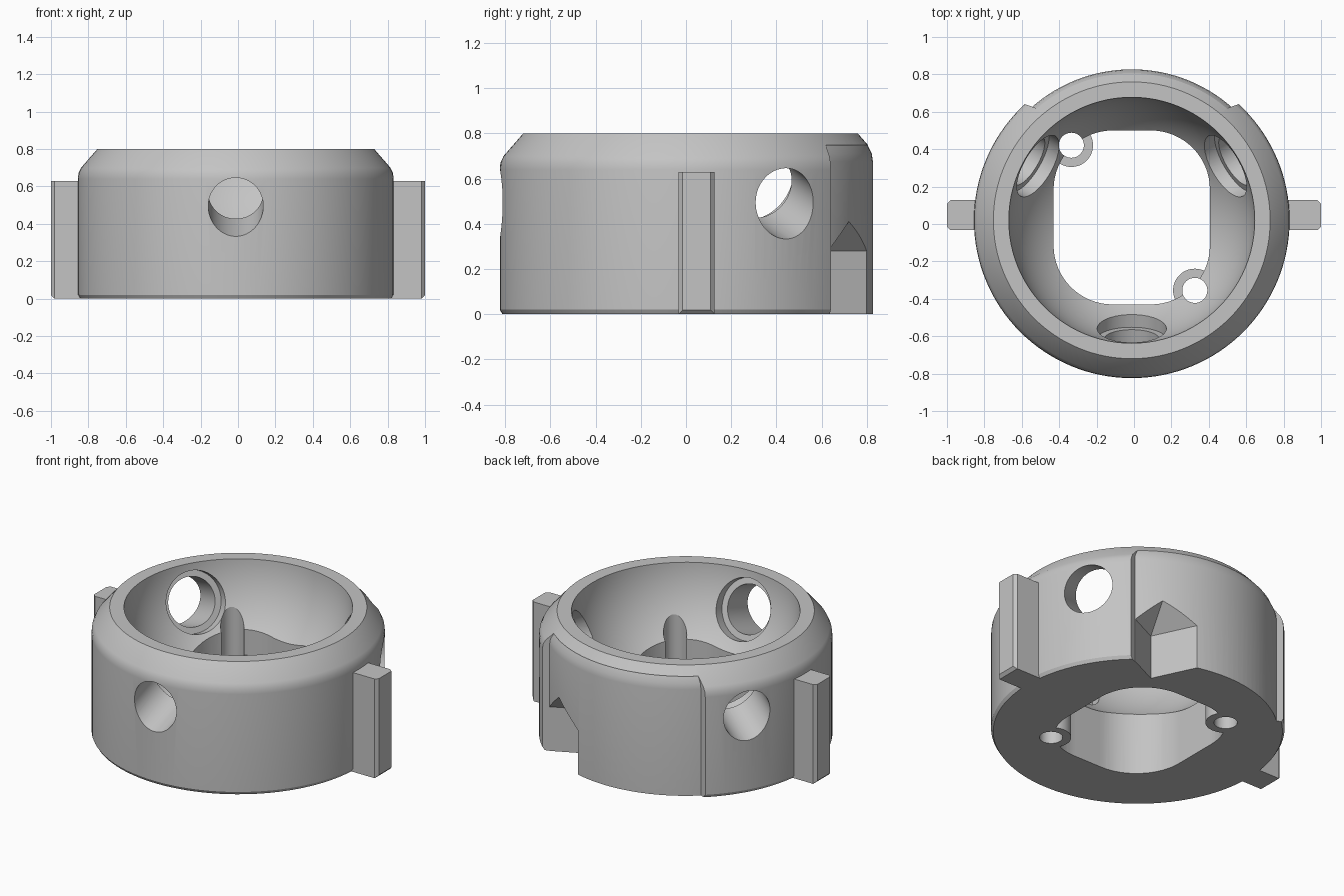
import bpy, bmesh, math
from mathutils import Matrix

if "Cube" in bpy.data.objects:
    bpy.data.objects.remove(bpy.data.objects["Cube"], do_unlink=True)

CX, CY = -0.012, 0.02          # ring axis
HOLE_Z = 0.49                  # radial hole height at the outer wall

grey = bpy.data.materials.new("plain_grey")
grey.use_nodes = True
COLOUR = (0.55, 0.55, 0.55, 1)
grey.diffuse_color = COLOUR
grey.node_tree.nodes["Principled BSDF"].inputs["Base Color"].default_value = COLOUR


def finish(name, bm, matrix=Matrix()):
    bmesh.ops.recalc_face_normals(bm, faces=bm.faces)
    mesh = bpy.data.meshes.new(name)
    bm.to_mesh(mesh)
    bm.free()
    mesh.transform(matrix)
    mesh.materials.append(grey)
    ob = bpy.data.objects.new(name, mesh)
    bpy.context.collection.objects.link(ob)
    return ob


def lathe(name, profile, steps=128):
    bm = bmesh.new()
    pts = [bm.verts.new((r, 0, z)) for r, z in profile]
    edges = [bm.edges.new(p) for p in zip(pts, pts[1:])]
    bmesh.ops.spin(bm, geom=pts + edges, cent=(0, 0, 0), axis=(0, 0, 1),
                   angle=math.tau, steps=steps, use_duplicate=False)
    bmesh.ops.remove_doubles(bm, verts=bm.verts, dist=1e-5)
    return finish(name, bm, Matrix.Translation((CX, CY, 0)))


def prism(name, outline, z0, z1):
    bm = bmesh.new()
    face = bm.faces.new([bm.verts.new((x, y, z0)) for x, y in outline])
    top = bmesh.ops.extrude_face_region(bm, geom=[face])["geom"]
    bmesh.ops.translate(bm, vec=(0, 0, z1 - z0),
                        verts=[v for v in top if isinstance(v, bmesh.types.BMVert)])
    return finish(name, bm)


def cylinder(name, radius, depth, matrix, sides=64, tip=None):
    bm = bmesh.new()
    bmesh.ops.create_cone(bm, cap_ends=True, segments=sides, radius1=radius,
                          radius2=radius if tip is None else tip, depth=depth)
    return finish(name, bm, matrix)


def combine(body, tool, operation):
    mod = body.modifiers.new("cut", "BOOLEAN")
    mod.operation, mod.solver, mod.object = operation, "EXACT", tool
    bpy.context.view_layer.objects.active = body
    bpy.ops.object.modifier_apply(modifier=mod.name)
    bpy.data.objects.remove(tool, do_unlink=True)


def arc(r, a0, a1, n, cx=CX, cy=CY):
    return [(cx + r * math.cos(a0 + (a1 - a0) * i / n),
             cy + r * math.sin(a0 + (a1 - a0) * i / n)) for i in range(n + 1)]


# Outer shell with chamfered base and shoulder
body = lathe("ring_body", [(0, 0), (0.832, 0), (0.844, 0.02), (0.844, 0.64), (0.841, 0.67),
                           (0.827, 0.70), (0.74, 0.8), (0, 0.8)])

# Shallow relief across the back, fading out at the shoulder
a0, a1, slant = math.radians(47.3), math.radians(132.7), math.radians(2.2)
relief = prism("back_relief", arc(0.70, a0 + 3 * slant, a1 - 3 * slant, 40)
               + arc(0.845, a1, a0, 40) + [], -0.1, 0.9)
core = lathe("relief_core", [(0, -0.2), (0.807, -0.2), (0.807, 0.675), (0.802, 0.71),
                             (0.785, 0.745), (0.785, 1), (0, 1)])
combine(relief, core, "DIFFERENCE")
combine(body, relief, "DIFFERENCE")

# Spherical bowl
bm = bmesh.new()
bmesh.ops.create_uvsphere(bm, u_segments=96, v_segments=64, radius=0.659)
combine(body, finish("bowl", bm, Matrix.Translation((CX, CY, 0.84))), "DIFFERENCE")

# Rounded rectangular opening through the floor
OY, HX, HY, CR = 0.035, 0.418, 0.465, 0.316
outline = []
for i, (sx, sy) in enumerate([(1, 1), (-1, 1), (-1, -1), (1, -1)]):
    outline += arc(CR, i * math.pi / 2, (i + 1) * math.pi / 2, 16,
                   CX + sx * (HX - CR), OY + sy * (HY - CR))
combine(body, prism("floor_opening", outline, -0.1, 0.7), "DIFFERENCE")

# Screw bosses in two opposite corners, then their bores
for s in (-1, 1):
    x, y = -0.005 + s * 0.33, 0.033 - s * 0.388
    combine(body, cylinder("boss", 0.116, 0.26, Matrix.Translation((x, y, 0.13))), "UNION")
    combine(body, cylinder("screw_bore", 0.067, 1.0, Matrix.Translation((x, y, 0.4))),
            "DIFFERENCE")

# Three radial holes rising inwards, with inner counterbores
TILT = math.radians(20)
for deg in (-90, 30, 150):
    frame = (Matrix.Translation((CX, CY, 0)) @ Matrix.Rotation(math.radians(deg), 4, "Z")
             @ Matrix.Translation((0.842, 0, HOLE_Z))
             @ Matrix.Rotation(math.pi / 2 + TILT, 4, "Y"))
    for radius, start, end in ((0.147, -0.5, 0.2), (0.185, -0.5, -0.22)):
        m = frame @ Matrix.Translation((0, 0, (start + end) / 2))
        combine(body, cylinder("radial_hole", radius, end - start, m), "DIFFERENCE")

# Corner notch at the back with a pyramid roof
x, y = CX + 0.469, CY + 0.893
turn = Matrix.Rotation(math.radians(70.5), 4, "Z")
notch = cylinder("notch", 0.4, 0.38, Matrix.Translation((x, y, 0.09)) @ turn, 4)
roof = cylinder("notch_roof", 0.4, 0.265, Matrix.Translation((x, y, 0.4125)) @ turn, 4, 0)
combine(notch, roof, "UNION")
combine(body, notch, "DIFFERENCE")

# Side lugs with chamfered outer and bottom edges
for side, s in (("left", 1), ("right", -1)):
    bm = bmesh.new()
    bmesh.ops.create_cube(bm, size=1)
    bmesh.ops.scale(bm, vec=(0.25, 0.16, 0.63), verts=bm.verts)
    bmesh.ops.translate(bm, vec=(s * 0.875, 0.047, 0.315), verts=bm.verts)
    outer = [e for e in bm.edges if all(v.co.x * s > 0.9 for v in e.verts)
             and not all(v.co.z > 0.5 for v in e.verts)]
    bmesh.ops.bevel(bm, geom=outer, offset=0.018, segments=1, affect="EDGES")
    finish(side + "_lug", bm)

# Smooth curved walls, keep crisp edges
bpy.ops.object.select_all(action="DESELECT")
body.select_set(True)
bpy.context.view_layer.objects.active = body
bpy.ops.object.shade_smooth_by_angle(angle=math.radians(25))
